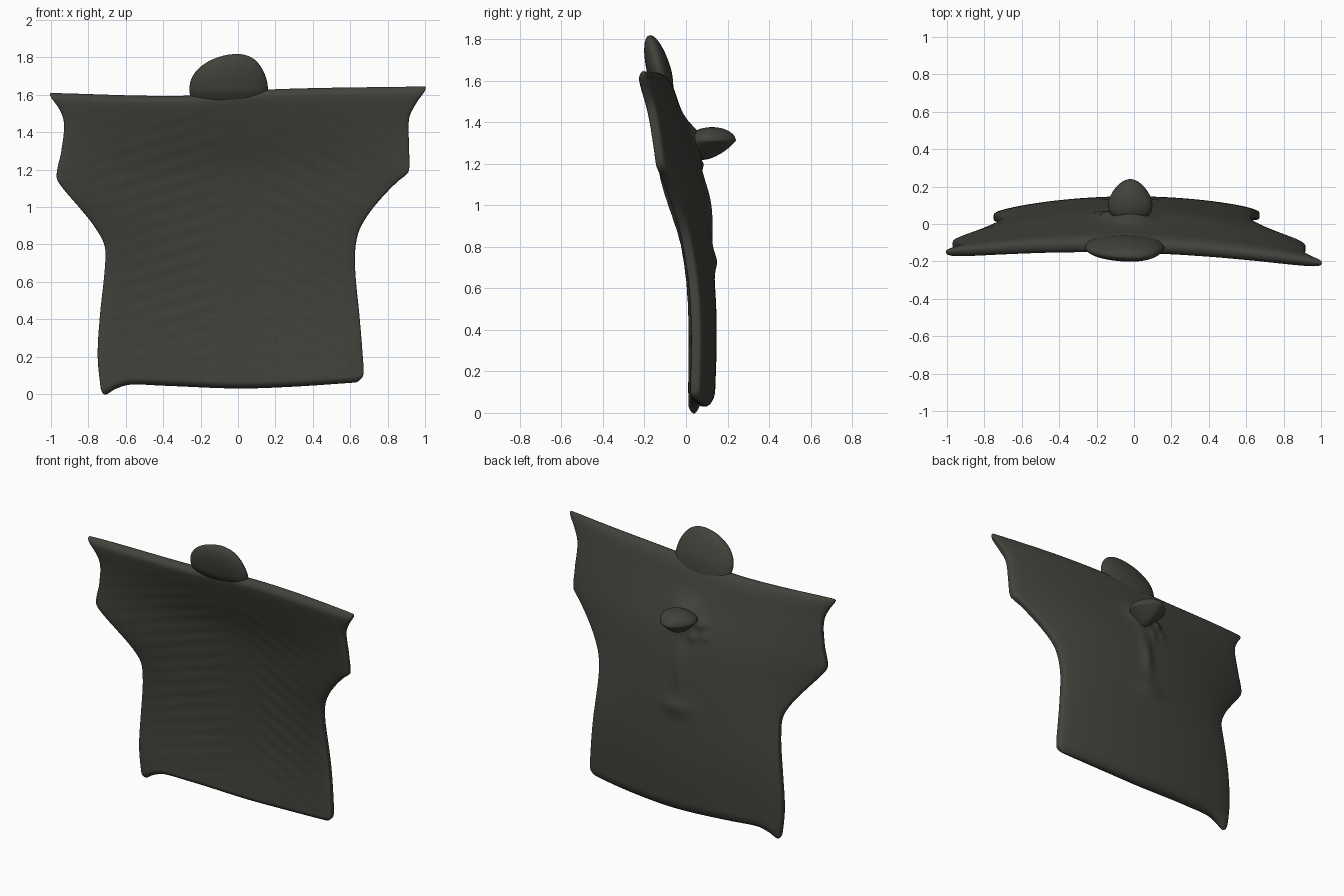
import bpy, bmesh, math
from mathutils import Vector, Matrix

cube = bpy.data.objects.get("Cube")
if cube:
    bpy.data.objects.remove(cube)

cloth = bpy.data.materials.new("dark olive grey")
cloth.use_nodes = True
colour = (0.055, 0.055, 0.046, 1)
cloth.diffuse_color = colour
cloth.node_tree.nodes["Principled BSDF"].inputs["Base Color"].default_value = colour


def sample(points, t):
    """Smooth interpolation through (position, value) pairs."""
    if t <= points[0][0]:
        return points[0][1]
    for i in range(len(points) - 1):
        (a, p), (b, q) = points[i], points[i + 1]
        if t <= b:
            f = (t - a) / (b - a)
            before = points[max(i - 1, 0)]
            after = points[min(i + 2, len(points) - 1)]
            m = (q - before[1]) / (b - before[0]) * (b - a)
            n = (after[1] - p) / (after[0] - a) * (b - a)
            return ((2*f**3 - 3*f*f + 1) * p + (f**3 - 2*f*f + f) * m
                    + (3*f*f - 2*f**3) * q + (f**3 - f*f) * n)
    return points[-1][1]


def finish(name, bm):
    bmesh.ops.recalc_face_normals(bm, faces=bm.faces)
    mesh = bpy.data.meshes.new(name)
    bm.to_mesh(mesh)
    bm.free()
    mesh.materials.append(cloth)
    for face in mesh.polygons:
        face.use_smooth = True
    obj = bpy.data.objects.new(name, mesh)
    bpy.context.collection.objects.link(obj)


def blob(name, centre, radii, tilt, shape):
    bm = bmesh.new()
    bmesh.ops.create_uvsphere(bm, u_segments=48, v_segments=32, radius=1)
    for v in bm.verts:
        v.co = Vector([c * r for c, r in zip(shape(v.co), radii)])
    bm.transform(Matrix.Translation(centre) @ Matrix.Rotation(tilt, 4, 'X'))
    finish(name, bm)


# Garment outline by height: both edges, middle depth and forward sweep of the sides
TOP = 1.62
left_edge = [(0, .65), (.05, .67), (.2, .665), (.4, .65), (.7, .625), (.85, .64), (.95, .69),
             (1.05, .77), (1.14, .86), (1.18, .91), (1.3, .915), (1.46, .915), (1.54, .955), (TOP, 1.02)]
right_edge = [(0, -.73), (.2, -.75), (.4, -.74), (.7, -.71), (.8, -.715), (.9, -.77), (1, -.85),
              (1.1, -.935), (1.16, -.97), (1.3, -.945), (1.45, -.93), (1.53, -.955), (TOP, -1.02)]
depth = [(0, .09), (.4, .1), (.7, .085), (1, .052), (1.2, .015), (1.4, -.052), (1.55, -.1), (TOP, -.112)]
sweep = [(0, .1), (.6, .13), (.8, .16), (1, .175), (1.2, .15), (1.4, .1), (TOP, .065)]
hem = [(-.75, -.01), (-.7, 0), (-.66, .025), (-.58, .05), (-.4, .045), (0, .03), (.3, .04), (.67, .065)]
shoulder = [(-1, 1.61), (-.3, 1.595), (.2, 1.63), (1, 1.645)]

# Swellings on the back: x, z, width, height, amount
swellings = [(-.02, 1.32, .09, .08, .06), (-.02, 1.0, .04, .15, .022), (-.02, .73, .1, .05, .018),
             (-.15, 1.29, .03, .03, .03), (-.18, 1.22, .025, .025, .015), (-.1, 1.2, .025, .03, .02)]


def rounding(gap, radius):
    return math.sqrt(max(.02, 1 - (1 - min(gap / radius, 1)) ** 2))


rows, around = 120, 240
bm = bmesh.new()
rings = []
for r in range(rows + 1):
    v = r / rows
    v -= math.sin(2 * math.pi * v) / (2.5 * math.pi)
    z = v * TOP
    lo, hi = sample(right_edge, z), sample(left_edge, z)
    # The slab rounds off towards hem and shoulder, more gently at the back
    gap = min(z, TOP - z)
    front, back = rounding(gap, .045), rounding(gap, .09)
    inset = .022 * (1 - front)
    ring = []
    for k in range(around):
        a = 2 * math.pi * k / around
        u, side = math.cos(a), math.sin(a)
        x = (lo + hi) / 2 + u * ((hi - lo) / 2 - inset)
        half = .048 * math.copysign(abs(side) ** .4, side) * (front if side < 0 else back)
        y = sample(depth, z) - sample(sweep, z) * x * x - .03 * x * v * v + half
        if side < 0:
            # Soft slanted folds on the front
            wave = math.sin(70 * (z - .3 * x)) if x < 0 else math.sin(60 * (z + .5 * x))
            y += .002 * wave * math.sin(math.pi * v) * min(1, abs(x) * 5) * abs(side)
        else:
            y += sum(amount * math.exp(-((x - cx) / w) ** 2 - ((z - cz) / h) ** 2)
                     for cx, cz, w, h, amount in swellings)
        bottom, top = sample(hem, x), sample(shoulder, x)
        height = z + bottom * (1 - v) ** 6 + (top - TOP) * v ** 6
        ring.append(bm.verts.new((x, y, height)))
    rings.append(ring)
for lower, upper in zip(rings, rings[1:]):
    for k in range(around):
        n = (k + 1) % around
        bm.faces.new((lower[k], lower[n], upper[n], upper[k]))
# Strips of quads close the hem and the shoulder line
for ring in (rings[0], rings[-1]):
    for k in range(around // 2):
        quad = [ring[k], ring[k + 1], ring[-k - 1], ring[-k % around]]
        bm.faces.new(list(dict.fromkeys(quad)))
finish("garment", bm)


# Flattened hood above the shoulders, leaning forward and sinking into the garment
def hood_shape(p):
    low = min(p.z, 0)
    return Vector((p.x + .2 * max(p.z, 0) * (1 - p.x * p.x), p.y * (1 + .6 * low) - .3 * low, p.z * (1 + .3 * low)))


blob("hood", (-.05, -.125, 1.63), (.21, .058, .195), .27, hood_shape)


# Pointed knob on the back, flat on top and narrowing downwards
def knob_shape(p):
    low = min(p.z, 0)
    return Vector((p.x * (1 - .25 * p.y) * (1 + .5 * low), p.y + .45 * low, p.z * (1 - .4 * low)))


blob("back_knob", (-.02, .125, 1.31), (.115, .115, .066), 0, knob_shape)
